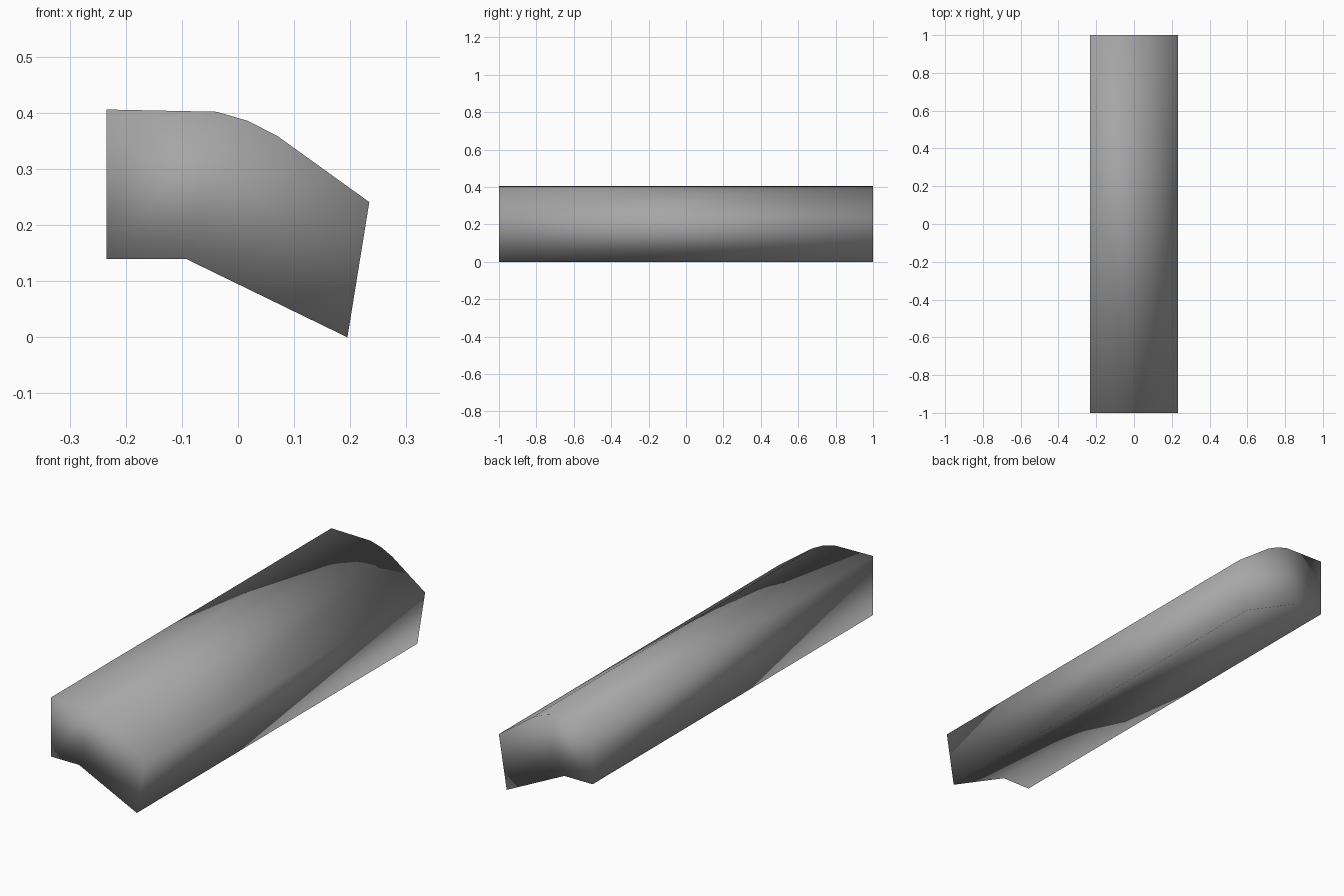
import bpy
import bmesh

if "Cube" in bpy.data.objects:
    bpy.data.objects.remove(bpy.data.objects["Cube"])

# Cross-section of the bent beam (x, z), seen from the front, counter-clockwise
PROFILE = [(-0.234, 0.14), (-0.093, 0.14), (0.195, 0.0), (0.234, 0.241),
           (0.07, 0.359), (0.017, 0.386), (-0.038, 0.402), (-0.234, 0.406)]
# End caps: two square blocks joined by a wedge that meets at the inner corner
CAP = [(0, 1, 6, 7), (1, 5, 6), (1, 4, 5), (1, 2, 3, 4)]

grey = bpy.data.materials.new("grey")
grey.diffuse_color = (0.38, 0.38, 0.38, 1)
grey.use_nodes = True
grey.node_tree.nodes["Principled BSDF"].inputs["Base Color"].default_value = grey.diffuse_color

bm = bmesh.new()
front, back = [[bm.verts.new((x, y, z)) for x, z in PROFILE] for y in (-1, 1)]

# Long sides
n = len(PROFILE)
for i in range(n):
    j = (i + 1) % n
    bm.faces.new((front[i], back[i], back[j], front[j]))

# Both ends
for ring in (front, back):
    for face in CAP:
        bm.faces.new([ring[k] for k in face])

bmesh.ops.recalc_face_normals(bm, faces=bm.faces)
for f in bm.faces:
    f.smooth = True

mesh = bpy.data.meshes.new("bent_beam")
bm.to_mesh(mesh)
bm.free()
mesh.materials.append(grey)
beam = bpy.data.objects.new("bent_beam", mesh)
bpy.context.collection.objects.link(beam)
